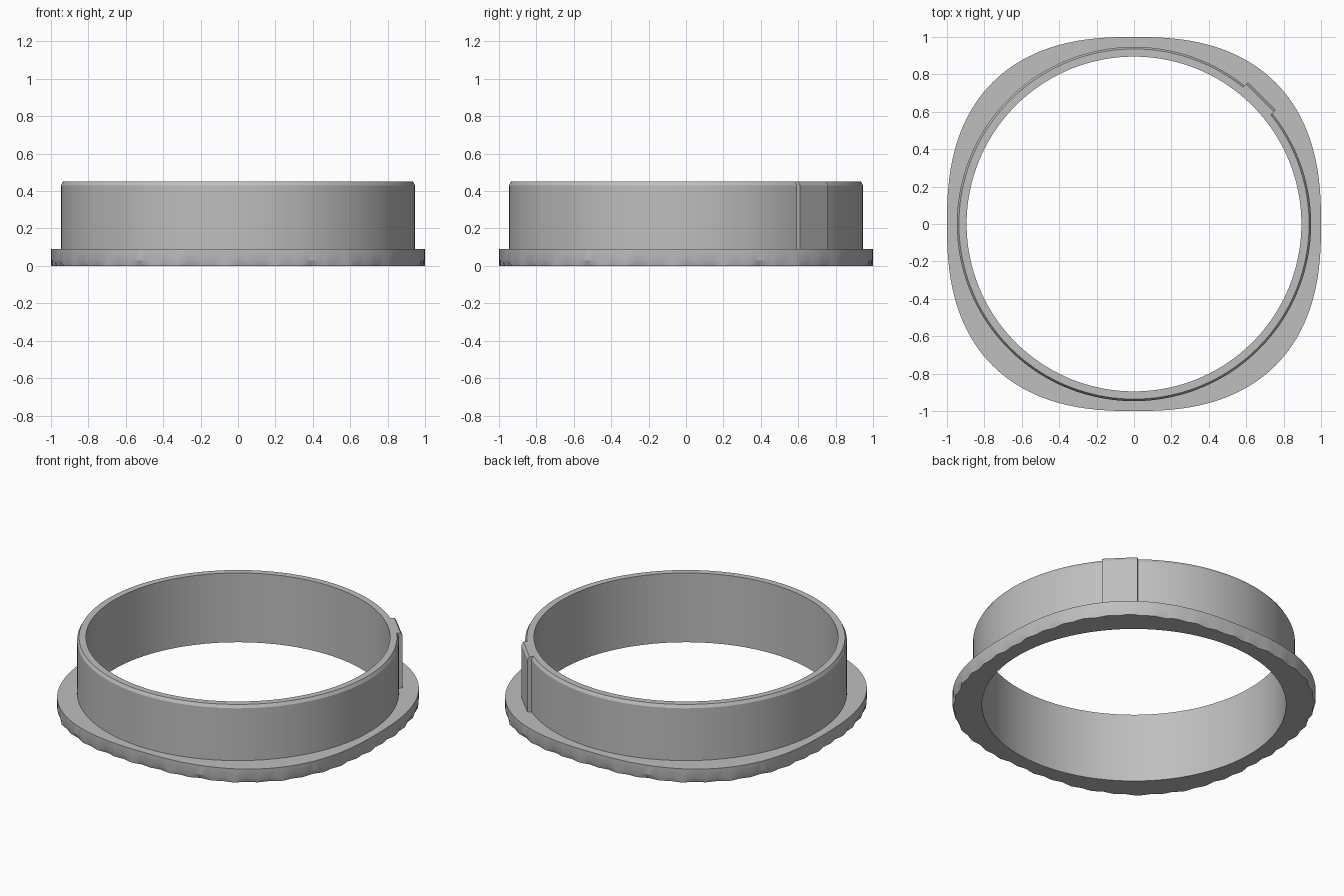
import bpy, bmesh, math
from mathutils import Matrix

cube = bpy.data.objects.get("Cube")
if cube:
    bpy.data.objects.remove(cube, do_unlink=True)

SEGMENTS = 192
INNER = 0.895      # bore radius
OUTER = 0.947      # collar radius
FLANGE_TOP = 0.09
TOP = 0.45

grey = bpy.data.materials.new("plain_grey")
grey.use_nodes = True
grey.diffuse_color = (0.52, 0.52, 0.52, 1)
grey.node_tree.nodes["Principled BSDF"].inputs["Base Color"].default_value = grey.diffuse_color


def finish(name, bm):
    bmesh.ops.recalc_face_normals(bm, faces=bm.faces)
    mesh = bpy.data.meshes.new(name)
    bm.to_mesh(mesh)
    bm.free()
    mesh.materials.append(grey)
    obj = bpy.data.objects.new(name, mesh)
    bpy.context.collection.objects.link(obj)
    bpy.ops.object.select_all(action='DESELECT')
    obj.select_set(True)
    bpy.context.view_layer.objects.active = obj
    bpy.ops.object.shade_smooth_by_angle(angle=math.radians(25))
    return obj


def ring_solid(name, profile):
    """Sweep a closed profile of (radius function, height) around z."""
    bm = bmesh.new()
    loops = []
    for radius, z in profile:
        loop = []
        for i in range(SEGMENTS):
            a = math.tau * i / SEGMENTS
            r = radius(a)
            loop.append(bm.verts.new((r * math.cos(a), r * math.sin(a), z)))
        loops.append(loop)
    for k, low in enumerate(loops):
        high = loops[(k + 1) % len(loops)]
        for i in range(SEGMENTS):
            j = (i + 1) % SEGMENTS
            bm.faces.new((low[i], low[j], high[j], high[i]))
    return finish(name, bm)


def circle(r):
    return lambda a: r


def rounded_square(a):
    n = 2.485
    return (abs(math.cos(a)) ** n + abs(math.sin(a)) ** n) ** (-1 / n)


def rippled(a):
    return rounded_square(a) - 0.009 - 0.006 * math.cos(48 * a) - 0.003 * math.sin(20 * a)


# Rounded-square flange with a slightly rippled bottom edge
ring_solid("flange", [
    (circle(INNER), 0), (rippled, 0), (rounded_square, 0.03),
    (rounded_square, FLANGE_TOP), (circle(INNER), FLANGE_TOP)])

# Round collar with a chamfered outer lip
ring_solid("collar", [
    (circle(INNER), FLANGE_TOP), (circle(OUTER), FLANGE_TOP),
    (circle(OUTER), TOP - 0.02), (circle(OUTER - 0.011), TOP),
    (circle(INNER), TOP)])

# Flat key on the diagonal of the collar, chamfered at the top
bm = bmesh.new()
half, back, front = 0.105, 0.91, 0.966
section = [(back, FLANGE_TOP), (front, FLANGE_TOP), (front, TOP - 0.02),
           (front - 0.012, TOP), (back, TOP)]
face = bm.faces.new([bm.verts.new((x, -half, z)) for x, z in section])
sweep = bmesh.ops.extrude_face_region(bm, geom=[face], use_keep_orig=True)
moved = [v for v in sweep["geom"] if isinstance(v, bmesh.types.BMVert)]
bmesh.ops.translate(bm, verts=moved, vec=(0, 2 * half, 0))
bmesh.ops.rotate(bm, verts=bm.verts, cent=(0, 0, 0),
                 matrix=Matrix.Rotation(math.radians(45), 3, 'Z'))
finish("locating_key", bm)
